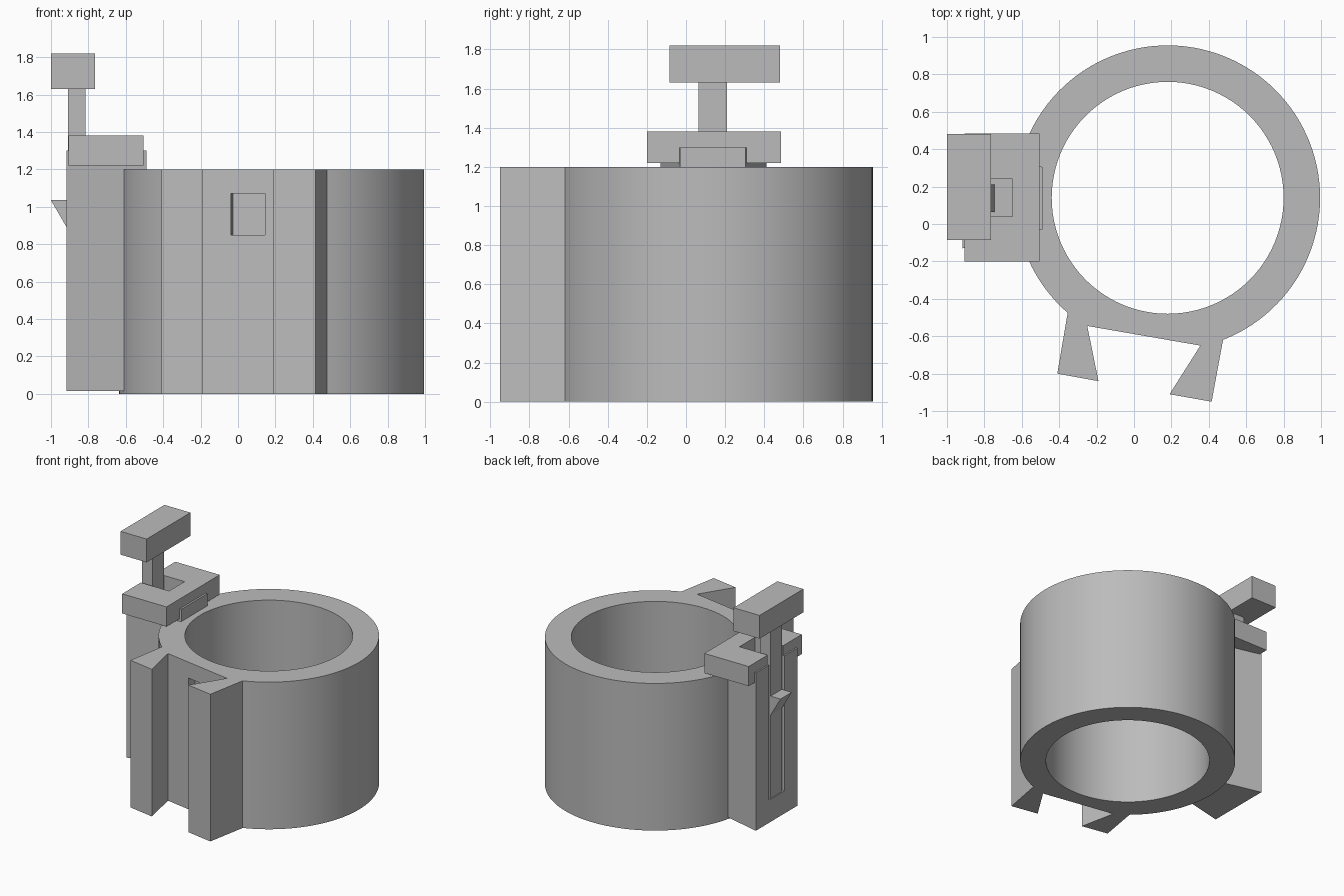
import bpy, bmesh
from math import cos, sin, radians
from mathutils import Vector

old = bpy.data.objects.get("Cube")
if old:
    bpy.data.objects.remove(old, do_unlink=True)

GREY = (0.5, 0.5, 0.5, 1)
grey = bpy.data.materials.new("plain grey")
grey.use_nodes = True
grey.diffuse_color = GREY
grey.node_tree.nodes["Principled BSDF"].inputs["Base Color"].default_value = GREY


def prism(name, points, depth):
    """Extrude a closed 3D outline along a depth vector."""
    bm = bmesh.new()
    face = bm.faces.new([bm.verts.new(p) for p in points])
    top = bmesh.ops.extrude_face_region(bm, geom=[face])["geom"]
    bmesh.ops.translate(bm, vec=Vector(depth),
                        verts=[v for v in top if isinstance(v, bmesh.types.BMVert)])
    bmesh.ops.recalc_face_normals(bm, faces=bm.faces)
    mesh = bpy.data.meshes.new(name)
    bm.to_mesh(mesh)
    bm.free()
    mesh.materials.append(grey)
    ob = bpy.data.objects.new(name, mesh)
    bpy.context.collection.objects.link(ob)
    return ob


def upright(name, outline, z0, z1):
    return prism(name, [(x, y, z0) for x, y in outline], (0, 0, z1 - z0))


def sideways(name, outline, y0, y1):
    return prism(name, [(x, y0, z) for x, z in outline], (0, y1 - y0, 0))


def rect(x0, x1, y0, y1):
    return [(x0, y0), (x1, y0), (x1, y1), (x0, y1)]


def arc(radius, start, end, steps):
    angles = [radians(start + (end - start) * i / steps) for i in range(steps + 1)]
    return [(CX + radius * cos(a), CY + radius * sin(a)) for a in angles]


def cut(ob, cutter):
    mod = ob.modifiers.new("cut", "BOOLEAN")
    mod.operation = "DIFFERENCE"
    mod.solver = "EXACT"
    mod.object = cutter
    bpy.context.view_layer.objects.active = ob
    bpy.ops.object.modifier_apply(modifier=mod.name)
    bpy.data.objects.remove(cutter, do_unlink=True)


CX, CY = 0.18, 0.14

# Ring with a dovetail channel in its front
channel = [(-0.41, -0.80), (-0.19, -0.84), (-0.25, -0.545),
           (0.355, -0.65), (0.19, -0.91), (0.415, -0.95)]
ring = upright("ring_with_dovetail", arc(0.815, -68.7, 229, 96) + channel, 0, 1.2)
cut(ring, upright("bore", arc(0.62, 0, 360, 96)[:-1], -0.1, 1.3))

# Shallow square pocket, square to the channel's back wall
along = Vector((0.985, -0.171, 0))
inward = Vector((0.171, 0.985, 0))
middle = Vector((0.053, -0.598, 0.96)) - inward * 0.05
corners = [middle + along * s * 0.093 + Vector((0, 0, t * 0.11))
           for s, t in ((-1, -1), (1, -1), (1, 1), (-1, 1))]
cut(ring, prism("pocket", corners, inward * 0.12))

# Tapered slider housing with a long slot
housing = upright("slider_housing", [(-0.917, -0.13), (-0.49, -0.03),
                                     (-0.49, 0.305), (-0.917, 0.41)], 0.015, 1.3)
cut(housing, upright("slot", rect(-1.1, -0.65, 0.04, 0.24), 0.2, 1.5))

# Forked cap around the slot
upright("housing_cap", [(-0.905, -0.2), (-0.505, -0.2), (-0.505, 0.485), (-0.905, 0.485),
                        (-0.905, 0.24), (-0.65, 0.24), (-0.65, 0.04), (-0.905, 0.04)],
        1.22, 1.38)

# Slider: stem with a wedge foot and a catch, then the handle
sideways("slider_stem", [(-0.91, 0.2), (-0.745, 0.2), (-0.815, 0.5), (-0.815, 1.64),
                         (-0.91, 1.64), (-0.91, 1.035), (-1.0, 1.035), (-0.91, 0.88)],
         0.065, 0.21)
upright("slider_handle", rect(-1.0, -0.765, -0.085, 0.48), 1.63, 1.82)

# Smooth the round walls only
bpy.ops.object.select_all(action="DESELECT")
ring.select_set(True)
bpy.context.view_layer.objects.active = ring
bpy.ops.object.shade_smooth_by_angle(angle=radians(20))
